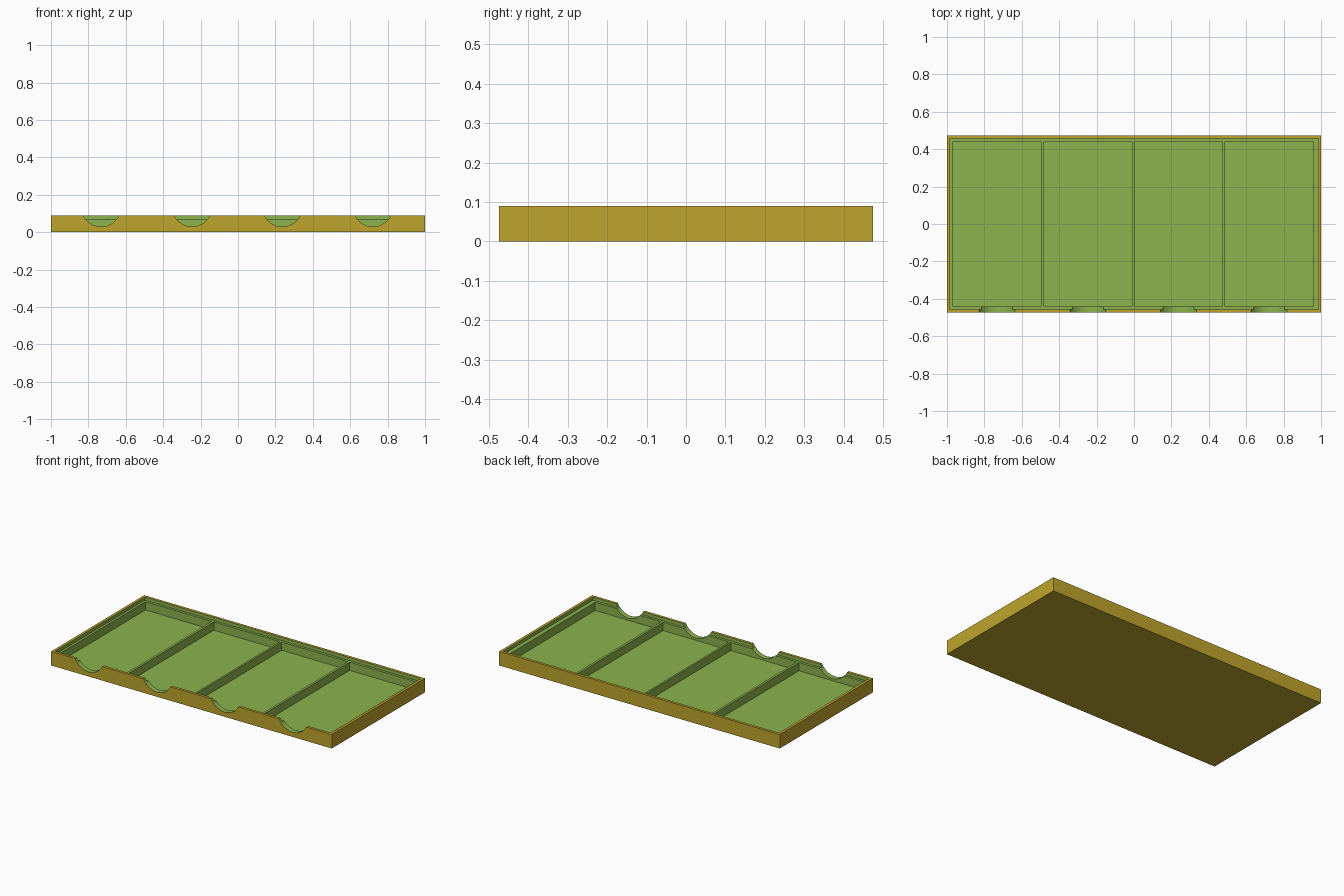
import bpy
import math

if "Cube" in bpy.data.objects:
    bpy.data.objects.remove(bpy.data.objects["Cube"])

X, Y, H = 1.0, 0.474, 0.09          # outer half sizes and height
LEDGE, FLOOR = 0.069, 0.016         # ledge / divider height, floor height
CELLS = [(-0.968, -0.496), (-0.481, -0.010), (0.002, 0.472), (0.487, 0.956)]
CELL_Y = 0.441
NOTCH_R, NOTCH_Z = 0.107, 0.137     # finger notch radius and centre height


def material(name, color):
    m = bpy.data.materials.new(name)
    m.diffuse_color = (*color, 1)
    m.use_nodes = True
    m.node_tree.nodes["Principled BSDF"].inputs["Base Color"].default_value = m.diffuse_color
    return m


def box(name, x0, x1, y0, y1, z0, z1):
    bpy.ops.mesh.primitive_cube_add(
        size=1, location=((x0 + x1) / 2, (y0 + y1) / 2, (z0 + z1) / 2))
    o = bpy.context.object
    o.name = name
    o.scale = (x1 - x0, y1 - y0, z1 - z0)
    bpy.ops.object.transform_apply(location=True, rotation=True, scale=True)
    return o


def cut(target, cutter):
    mod = target.modifiers.new("cut", 'BOOLEAN')
    mod.operation = 'DIFFERENCE'
    mod.solver = 'EXACT'
    mod.object = cutter
    bpy.context.view_layer.objects.active = target
    bpy.ops.object.modifier_apply(modifier=mod.name)
    bpy.data.objects.remove(cutter, do_unlink=True)


# Tray body
tray = box("tray", -X, X, -Y, Y, 0, H)

# Shallow recess that leaves the thin rim
cut(tray, box("recess_cutter", -0.983, 0.983, -0.457, 0.457, LEDGE, H + 0.1))

# Four compartments, with a finger notch in the front wall of each
for x0, x1 in CELLS:
    cut(tray, box("cell_cutter", x0, x1, -CELL_Y, CELL_Y, FLOOR, H + 0.05))
    bpy.ops.mesh.primitive_cylinder_add(
        vertices=64, radius=NOTCH_R, depth=0.1,
        location=((x0 + x1) / 2, -0.47, NOTCH_Z), rotation=(math.pi / 2, 0, 0))
    cut(tray, bpy.context.object)

# Gold on the outer shell and rim top, green on every cut face
mesh = tray.data
mesh.materials.clear()
mesh.materials.append(material("gold", (0.52, 0.376, 0.026)))
mesh.materials.append(material("green", (0.266, 0.451, 0.076)))
for p in mesh.polygons:
    c, n = p.center, p.normal
    outer = (abs(c.x) > X - 0.001 or abs(c.y) > Y - 0.001
             or c.z < 0.001 or (c.z > H - 0.001 and n.z > 0.9))
    p.material_index = 0 if outer else 1

# Smooth notch curves, sharp box edges
bpy.ops.object.select_all(action='DESELECT')
tray.select_set(True)
bpy.context.view_layer.objects.active = tray
bpy.ops.object.shade_smooth_by_angle(angle=math.radians(30))
